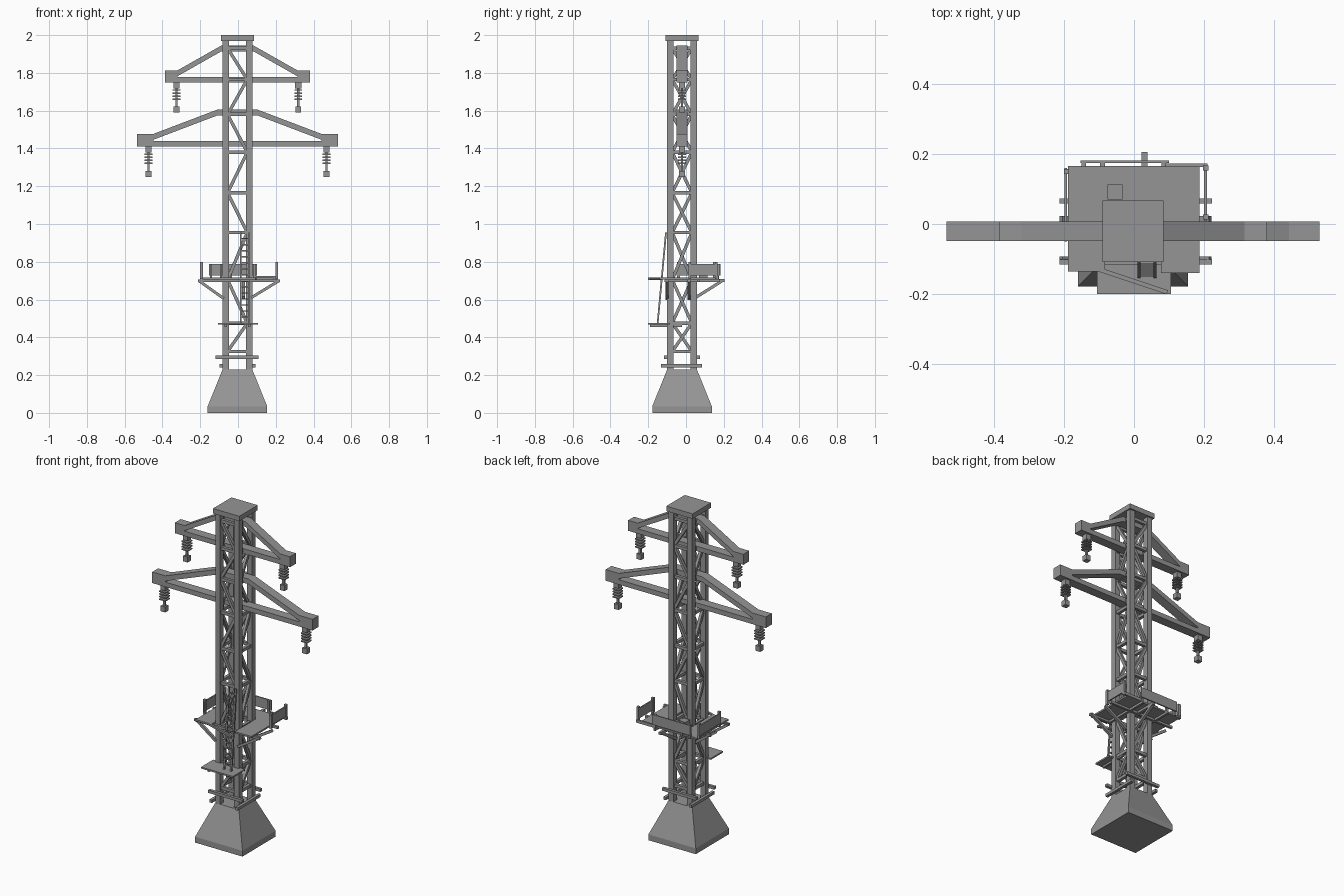
import bpy, bmesh
from mathutils import Vector, Matrix

cube = bpy.data.objects.get("Cube")
if cube:
    bpy.data.objects.remove(cube, do_unlink=True)

steel = bpy.data.materials.new("steel_grey")
steel.use_nodes = True
GREY = (0.3, 0.3, 0.3, 1)
steel.diffuse_color = GREY
steel.node_tree.nodes["Principled BSDF"].inputs["Base Color"].default_value = GREY

CX, CY = -0.003, -0.021      # tower axis
LEG = 0.062                  # leg distance from the axis
SIDES = (-1, 1)


class Part:
    """Collects simple solids into one named object."""

    def __init__(self, name):
        self.name, self.bm = name, bmesh.new()

    def box(self, x, y, z):
        size = [b - a for a, b in (x, y, z)]
        mid = [(a + b) / 2 for a, b in (x, y, z)]
        mat = Matrix.Translation(mid) @ Matrix.Diagonal((*size, 1))
        bmesh.ops.create_cube(self.bm, size=1, matrix=mat)

    def block(self, x, y, z, w, d, h):
        self.box((x - w / 2, x + w / 2), (y - d / 2, y + d / 2), (z - h / 2, z + h / 2))

    def bar(self, p, q, w, d=None):
        p, q = Vector(p), Vector(q)
        v = q - p
        mat = (Matrix.Translation((p + q) / 2) @ v.to_track_quat('Z', 'Y').to_matrix().to_4x4()
               @ Matrix.Diagonal((d or w, w, v.length, 1)))
        bmesh.ops.create_cube(self.bm, size=1, matrix=mat)

    def slab(self, outline, y0, y1):
        face = self.bm.faces.new([self.bm.verts.new((x, y0, z)) for x, z in outline])
        ext = bmesh.ops.extrude_face_region(self.bm, geom=[face])["geom"]
        verts = [g for g in ext if isinstance(g, bmesh.types.BMVert)]
        bmesh.ops.translate(self.bm, verts=verts, vec=(0, y1 - y0, 0))

    def done(self):
        bmesh.ops.recalc_face_normals(self.bm, faces=self.bm.faces)
        mesh = bpy.data.meshes.new(self.name)
        self.bm.to_mesh(mesh)
        self.bm.free()
        mesh.materials.append(steel)
        bpy.context.collection.objects.link(bpy.data.objects.new(self.name, mesh))


# Footing: plinth with a tapered top
p = Part("footing")
p.block(CX, CY, 0.0175, 0.315, 0.315, 0.035)
top = max(p.bm.faces, key=lambda f: f.calc_center_median().z)
ext = bmesh.ops.extrude_discrete_faces(p.bm, faces=[top])["faces"][0]
for v in ext.verts:
    v.co = (CX + (v.co.x - CX) * 0.5, CY + (v.co.y - CY) * 0.5, 0.23)
p.done()

# Four legs and the cap
p = Part("legs")
for sx in SIDES:
    for sy in SIDES:
        p.block(CX + sx * LEG, CY + sy * LEG, 1.1, 0.033, 0.033, 1.75)
p.done()
p = Part("cap")
p.block(CX, CY, 1.985, 0.175, 0.175, 0.03)
p.done()

# Lattice: level bars and zigzag diagonals on every face
levels = [0.325, 0.475, 0.705, 0.955, 1.165, 1.38, 1.58, 1.765, 1.93]
p = Part("lattice")
R = 0.052
for s in SIDES:
    for z in levels:
        p.bar((CX - R, CY + s * LEG, z), (CX + R, CY + s * LEG, z), 0.018)
        p.bar((CX + s * LEG, CY - R, z), (CX + s * LEG, CY + R, z), 0.018)
    for i, (a, b) in enumerate(zip(levels, levels[1:])):
        k = R if i % 2 else -R
        p.bar((CX + k, CY + s * LEG, a), (CX - k, CY + s * LEG, b), 0.017)
        p.bar((CX + s * LEG, CY + s * k, a), (CX + s * LEG, CY - s * k, b), 0.017)
p.done()


# Cross arms with end blocks, braces and hanging insulators
def cross_arm(name, reach, block_w, z, block_h, inner, z_top, hang):
    p = Part(name + "_arm")
    y = (CY - 0.028, CY + 0.028)
    t = 0.031
    p.box((CX - reach, CX + reach), y, (z, z + 0.029))
    p.box((CX - inner, CX + inner), y, (z_top - t, z_top))
    for s in SIDES:
        ends = sorted((CX + s * reach, CX + s * (reach - block_w)))
        p.box(ends, y, (z, z + block_h))
        xa, xb, za = CX + s * (reach - block_w), CX + s * inner, z + block_h
        p.slab([(xa, za), (xb, z_top), (xb, z_top - t), (xa, za - t)], *y)
    p.done()
    for s, side in zip(SIDES, ("right", "left")):
        q = Part(f"{name}_insulator_{side}")
        x = CX + s * hang
        q.block(x, CY, z - 0.016, 0.032, 0.032, 0.032)
        q.block(x, CY, z - 0.085, 0.012, 0.012, 0.12)
        for i in range(4):
            q.block(x, CY, z - 0.041 - i * 0.016, 0.042, 0.042, 0.007)
        q.block(x, CY, z - 0.145, 0.031, 0.031, 0.032)
        q.done()


cross_arm("upper", 0.383, 0.065, 1.75, 0.063, 0.085, 1.945, 0.322)
cross_arm("lower", 0.533, 0.088, 1.41, 0.067, 0.108, 1.605, 0.471)

# Work deck: U-shaped floor around the tower
p = Part("deck")
floor = (0.706, 0.716)
p.box((-0.188, -0.083), (-0.135, 0.165), floor)
p.box((0.077, 0.187), (-0.14, 0.165), floor)
p.box((-0.083, 0.077), (0.058, 0.165), floor)
p.done()

# Deck beams and the struts below them
p = Part("deck_beams")
for y in (-0.108, 0.066):
    p.bar((-0.212, y, 0.7), (0.222, y, 0.7), 0.014)
for x in (-0.09, 0.085):
    p.bar((x, -0.11, 0.699), (x, 0.18, 0.699), 0.013)
p.bar((0.03, 0.05, 0.7), (0.03, 0.205, 0.7), 0.016)
p.bar((-0.1, -0.13, 0.71), (0.095, -0.195, 0.71), 0.012)
p.bar((0.03, 0.19, 0.698), (0.03, 0.05, 0.61), 0.016)
for y in (-0.1, 0.015):
    p.bar((-0.208, y, 0.7), (-0.075, y, 0.605), 0.015)
    p.bar((0.218, y, 0.7), (0.07, y, 0.61), 0.015)
p.done()

# Railing: three panels with posts
p = Part("railing")
rail = (0.728, 0.788)
p.box((-0.153, 0.1), (0.174, 0.182), rail)
p.box((-0.199, -0.191), (-0.05, 0.16), rail)
p.box((0.2, 0.208), (0.01, 0.165), rail)
for x, y in ((-0.193, 0.15), (-0.193, -0.04), (0.205, 0.16), (0.205, 0.02)):
    p.block(x, y, 0.755, 0.015, 0.015, 0.09)
for x in (-0.143, -0.09, 0.085):
    p.block(x, 0.169, 0.745, 0.013, 0.013, 0.085)
p.box((0.085, 0.21), (0.163, 0.173), (0.706, 0.724))
p.done()

# Tool box on the deck
p = Part("tool_box")
p.box((-0.075, -0.033), (0.07, 0.113), (0.716, 0.76))
p.done()

# Lower landing
p = Part("landing")
p.box((-0.106, 0.106), (-0.2, -0.085), (0.468, 0.477))
for x in (-0.065, 0.06):
    p.bar((x, -0.19, 0.462), (x, -0.02, 0.462), 0.012)
p.done()

# Leaning ladder
p = Part("ladder")
foot, head = Vector((0.037, -0.15, 0.475)), Vector((0.037, -0.106, 0.955))
for s in SIDES:
    off = Vector((s * 0.023, 0, 0))
    p.bar(foot + off, head + off, 0.009)
for i in range(1, 15):
    c = foot.lerp(head, i / 15)
    p.bar(c - Vector((0.023, 0, 0)), c + Vector((0.023, 0, 0)), 0.007)
p.done()

# Clamp bars around the tower foot
p = Part("foot_clamps")
for s in SIDES:
    p.bar((-0.118, CY + s * 0.086, 0.295), (0.108, CY + s * 0.086, 0.295), 0.017)
    p.bar((CX + s * 0.086, -0.133, 0.25), (CX + s * 0.086, 0.085, 0.25), 0.017)
p.done()
